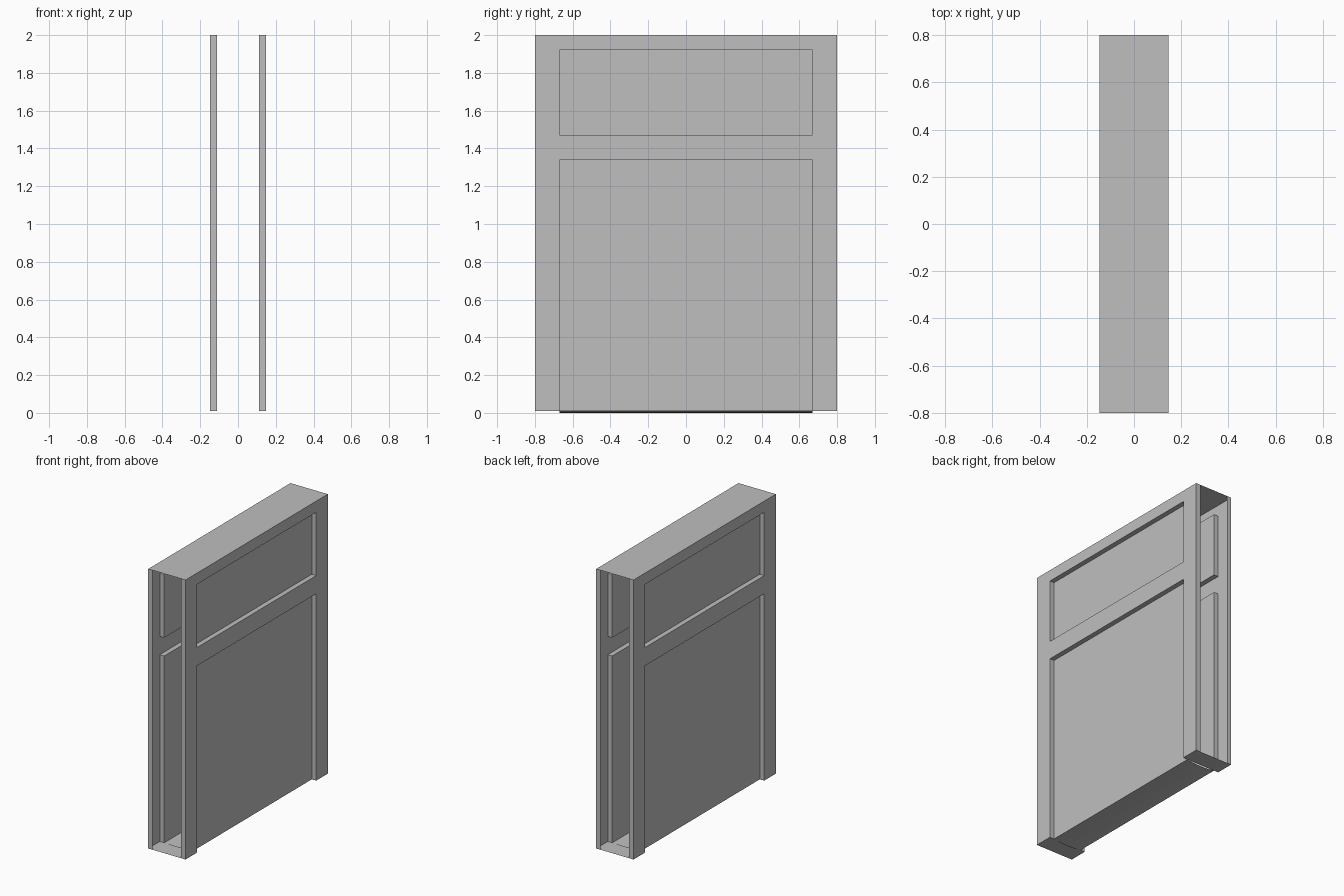
import bpy
import bmesh
from mathutils import Vector

cube = bpy.data.objects.get("Cube")
if cube:
    bpy.data.objects.remove(cube, do_unlink=True)

# Main dimensions (one quarter is built at +x, +y and mirrored)
OUT, REC = 0.147, 0.112       # frame face and recessed panel face
END, POST = 0.80, 0.67        # outer end and inner side of the posts
BASE, TOP = 0.01, 2.0
RAIL_LOW, RAIL_HIGH, LINTEL = 1.34, 1.47, 1.92

grey = bpy.data.materials.new("mid grey")
grey.use_nodes = True
COLOUR = (0.52, 0.52, 0.52, 1)
grey.diffuse_color = COLOUR
grey.node_tree.nodes["Principled BSDF"].inputs["Base Color"].default_value = COLOUR


def plate(bm, axis, at, us, vs, sign=1):
    """Flat sheet across an axis; us and vs span the other two axes in order."""
    corners = []
    for u, v in ((us[0], vs[0]), (us[1], vs[0]), (us[1], vs[1]), (us[0], vs[1])):
        point = [u, v]
        point.insert(axis, at)
        corners.append(bm.verts.new(point))
    face = bm.faces.new(corners)
    face.normal_update()
    if face.normal.dot(Vector([sign * (i == axis) for i in range(3)])) < 0:
        face.normal_flip()


def part(name, plates):
    """Shell of sheets, mirrored to both sides and both ends."""
    bm = bmesh.new()
    for p in plates:
        plate(bm, *p)
    bmesh.ops.remove_doubles(bm, verts=bm.verts, dist=0.0001)
    return finish(name, bm)


def finish(name, bm):
    mesh = bpy.data.meshes.new(name)
    bm.to_mesh(mesh)
    bm.free()
    mesh.materials.append(grey)
    obj = bpy.data.objects.new(name, mesh)
    bpy.context.collection.objects.link(obj)
    mirror = obj.modifiers.new("both sides and ends", 'MIRROR')
    mirror.use_axis = (True, True, False)
    return obj


X, Y, Z = 0, 1, 2
depth = (REC, OUT)
span = (0, POST)
post = (POST, END)

# Posts: open channels with an outer face, end lip and returns to the panels
part("end_posts", [
    (X, OUT, post, (BASE, TOP)),
    (Y, END, depth, (BASE, TOP)),
    (Y, POST, depth, (BASE, RAIL_LOW), -1),
    (Y, POST, depth, (RAIL_HIGH, LINTEL), -1),
])
part("post_top_caps", [(Z, TOP, (0, OUT), post)])
part("post_bottom_caps", [(Z, BASE, (0, OUT), post, -1)])

# Horizontal members
part("middle_rails", [
    (X, OUT, span, (RAIL_LOW, RAIL_HIGH)),
    (Z, RAIL_HIGH, depth, span),
    (Z, RAIL_LOW, depth, span, -1),
])
part("top_rails", [
    (X, OUT, span, (LINTEL, TOP)),
    (Z, LINTEL, depth, span, -1),
])
part("roof", [(Z, TOP, (0, OUT), span)])

# Recessed sheets
part("lower_panels", [(X, REC, span, (BASE, RAIL_LOW))])
part("upper_panels", [(X, REC, span, (RAIL_HIGH, LINTEL))])

# Floor with a slight sag along its middle
STEPS = 4
bm = bmesh.new()
rows = []
for i in range(STEPS + 1):
    t = i / STEPS
    rows.append([bm.verts.new((REC * t, y, BASE * t * t)) for y in span])
for a, b in zip(rows, rows[1:]):
    bm.faces.new((a[0], a[1], b[1], b[0]))
floor = finish("floor", bm)
for polygon in floor.data.polygons:
    polygon.use_smooth = True
